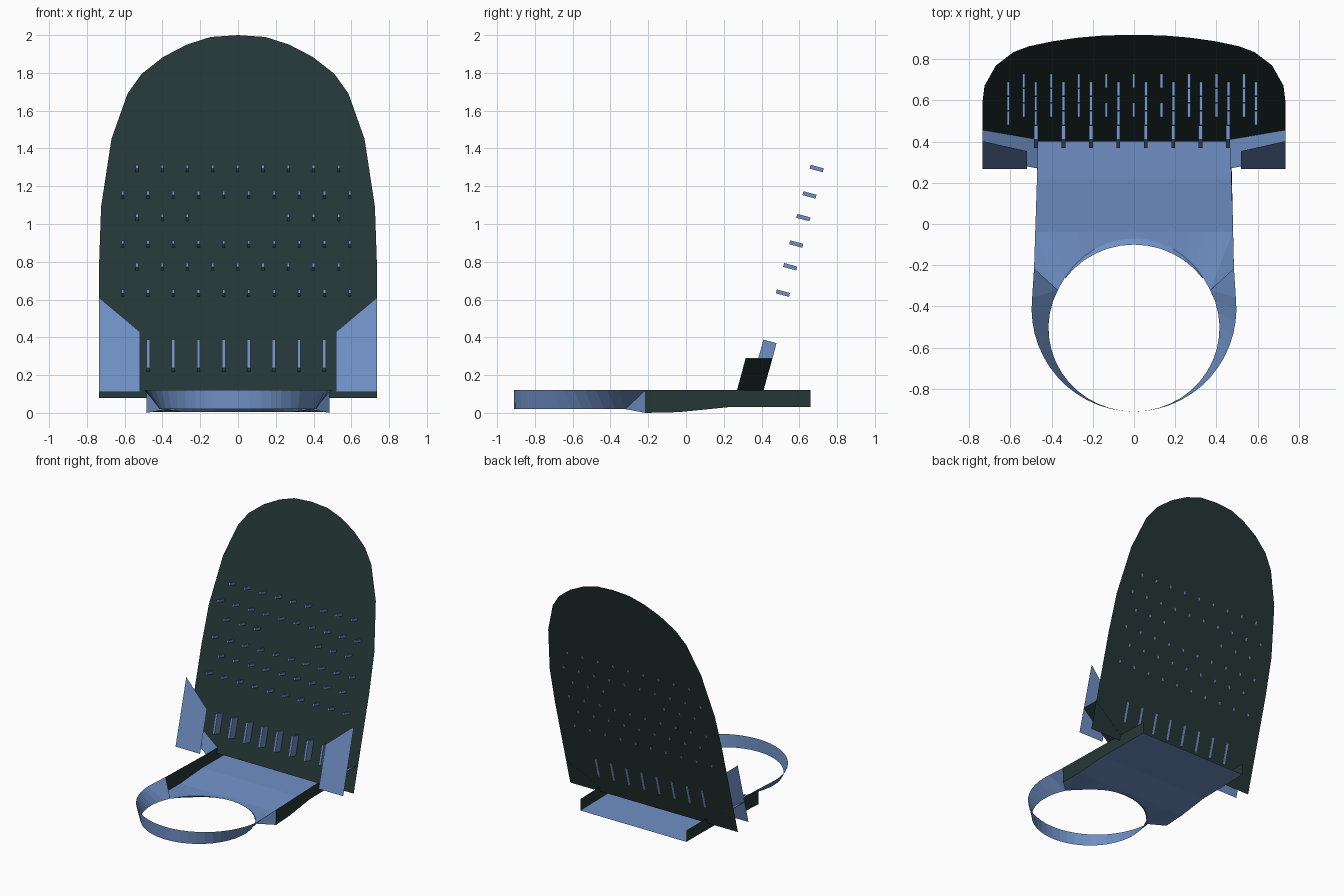
import bpy, bmesh, math
from mathutils import Matrix, Vector

if "Cube" in bpy.data.objects:
    bpy.data.objects.remove(bpy.data.objects["Cube"])

def material(name, rgb):
    m = bpy.data.materials.new(name)
    m.diffuse_color = (*rgb, 1)
    m.use_nodes = True
    m.node_tree.nodes["Principled BSDF"].inputs["Base Color"].default_value = m.diffuse_color
    return m

BLUE = material("steel blue", (0.16, 0.28, 0.56))
DARK = material("dark green", (0.018, 0.037, 0.036))

LEAN = 0.27                      # backward lean of the back panel

def lean_y(z, offset=0.0):
    return 0.41 + (z - 0.12) * LEAN + offset

def sheet(name, polys, mat):
    """Thin sheet object from a list of polygons (lists of points)."""
    bm = bmesh.new()
    for p in polys:
        bm.faces.new([bm.verts.new(v) for v in p])
    bmesh.ops.remove_doubles(bm, verts=bm.verts, dist=0.0005)
    return finish(name, bm, mat)

def finish(name, bm, mat):
    me = bpy.data.meshes.new(name)
    bm.to_mesh(me)
    bm.free()
    me.materials.append(mat)
    ob = bpy.data.objects.new(name, me)
    bpy.context.collection.objects.link(ob)
    return ob

def strips(a, b):
    """Quads between two rows of points."""
    return [[a[i], a[i + 1], b[i + 1], b[i]] for i in range(len(a) - 1)]

def mirrored(polys):
    return polys + [[(-x, y, z) for x, y, z in reversed(p)] for p in polys]

# Back panel: rounded leaning sheet
half = [(0.735, 0.08), (0.735, 0.8), (0.725, 1.09), (0.67, 1.45), (0.585, 1.69),
        (0.51, 1.795), (0.395, 1.885), (0.27, 1.95), (0.145, 1.99)]
outline = half + [(0, 2.0)] + [(-x, z) for x, z in reversed(half)]
sheet("back_panel", [[(x, lean_y(z), z) for x, z in outline]], DARK)

# Pegs and ribs standing out of the front of the back panel
def add_pegs(name, places, width, height):
    bm = bmesh.new()
    tilt = Matrix.Rotation(-math.atan(LEAN), 4, 'X')
    for x, z in places:
        m = (Matrix.Translation((x, lean_y(z), z)) @ tilt
             @ Matrix.Translation((0, -0.034, 0))
             @ Matrix.Diagonal((width, 0.072, height, 1)))
        bmesh.ops.create_cube(bm, size=1, matrix=m)
    finish(name, bm, BLUE)

nine = [-0.535 + 0.1335 * i for i in range(9)]
ten = [-0.61 + 0.1335 * i for i in range(10)]
rows = [(1.285, nine), (1.145, ten), (1.025, nine[:3] + nine[6:]),
        (0.885, ten), (0.765, nine), (0.625, ten)]
add_pegs("pegs", [(x, z) for z, xs in rows for x in xs], 0.014, 0.021)
add_pegs("ribs", [(-0.475 + 0.133 * i, 0.295) for i in range(8)], 0.018, 0.155)

# Side wings in front of the panel
wing = [(0.52, 0.11), (0.735, 0.11), (0.735, 0.61), (0.52, 0.43)]
sheet("wings", mirrored([[(x, lean_y(z, -0.14), z) for x, z in wing]]), BLUE)

# Sloped brackets joining base, wings and panel: blue on top, dark below
def bracket(drop):
    pts = [(0.467, 0.12, -0.14), (0.735, 0.29, -0.14), (0.735, 0.29, 0), (0.467, 0.12, 0)]
    return mirrored([[(x, lean_y(z, o), z - drop) for x, z, o in pts]])
sheet("bracket_tops", bracket(0), BLUE)
sheet("bracket_undersides", bracket(0.004), DARK)

# Base channel
def half_width(y):
    return 0.465 + 0.02 * max(0, (0.4 - y) / 0.615)

profile = [(-0.215, 0.0), (-0.04, 0.004), (0.22, 0.03), (0.66, 0.03)]
wall = [(half_width(y), y, z) for y, z in profile]
wall += [(half_width(y), y, 0.12) for y in (0.66, 0.4, -0.215)]
sheet("base_walls", mirrored([wall]), DARK)

def low(t):
    return (0.415 * math.cos(t), -0.505 + 0.405 * math.sin(t), 0.02)

def high(t):
    return (0.497 * math.cos(t), -0.41 + 0.50 * math.sin(t), 0.12)

def span(a, b, n):
    return [math.radians(a + (b - a) * i / n) for i in range(n + 1)]

N = 14
s0 = math.sin(math.radians(27))
lip, edge = [], []
for t in span(27, 153, N):
    x, y, z = low(t)
    k = (math.sin(t) - s0) / (1 - s0)
    lip.append((x, y, z))
    edge.append((x, y + 0.03 * k, 0.02 - 0.016 * min(1, 2 * k)))
cross = [[(half_width(y) * (1 - 2 * i / N), y, z) for i in range(N + 1)] for y, z in profile[1:]]
floor = strips(edge, cross[0]) + strips(cross[0], cross[1]) + strips(cross[1], cross[2])
corner_low = (half_width(-0.215), -0.215, 0.0)
corner_high = (half_width(-0.215), -0.215, 0.12)
floor += mirrored([[lip[0], corner_low, cross[0][0]]])
sheet("base_floor", floor, BLUE)
sheet("base_lip", strips(lip[1:-1], edge[1:-1]), BLUE)

# Flared ring and the folded corners where it meets the base
ring_low = [low(t) for t in span(27, -207, 28)]
ring_high = [high(t) for t in span(6, -186, 28)]
sheet("ring", strips(ring_low, ring_high), BLUE)
sheet("ring_corners", mirrored([[corner_low, corner_high, ring_low[0]],
                                [corner_high, ring_high[0], ring_low[0]]]), BLUE)
